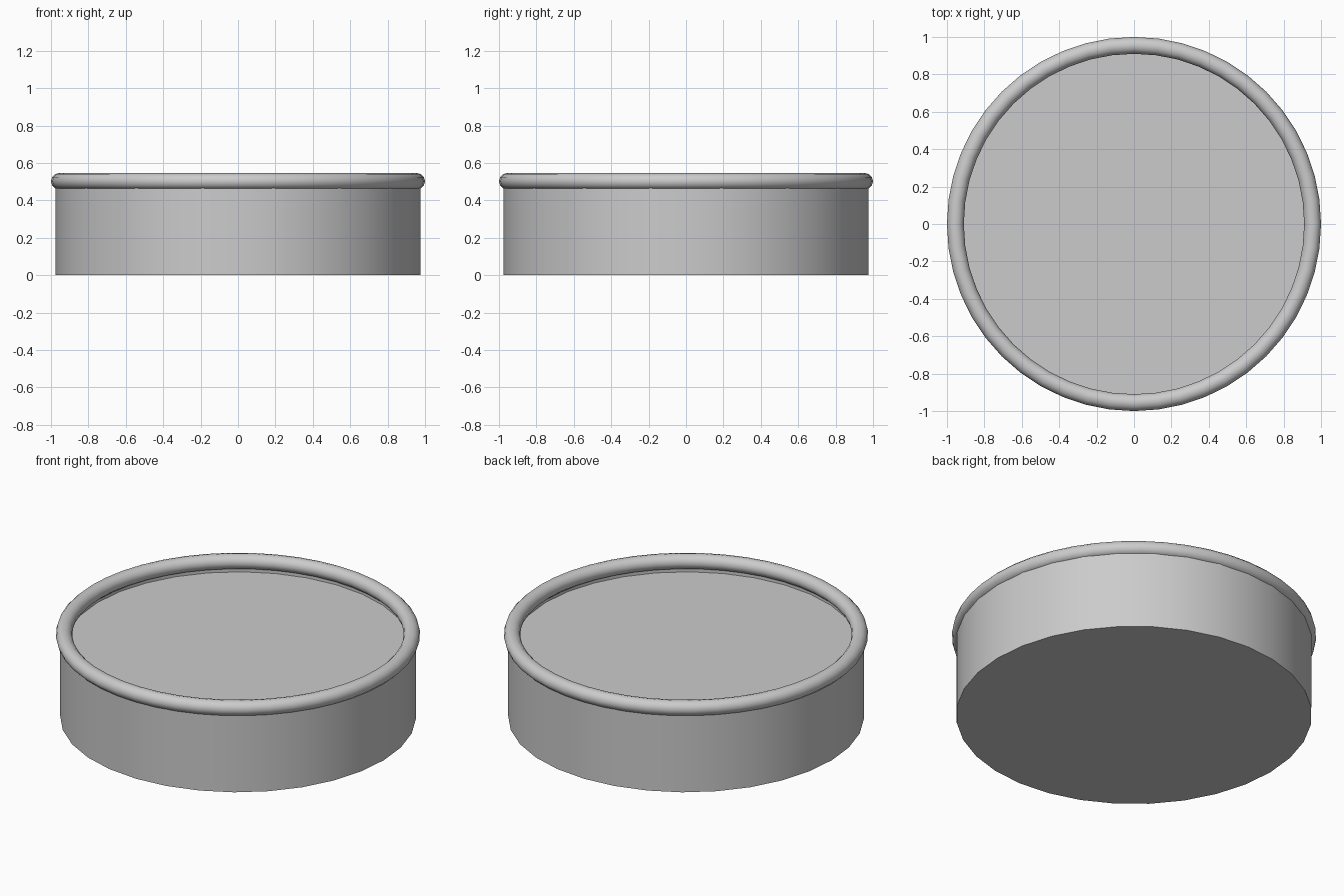
import bpy, bmesh
from math import sin, cos, tau, radians

if "Cube" in bpy.data.objects:
    bpy.data.objects.remove(bpy.data.objects["Cube"])


def lathe(name, profile, sides, closed=False):
    """Spin an (r, z) profile around z; r = 0 ends become poles."""
    bm = bmesh.new()
    rings = []
    for r, z in profile:
        if r == 0:
            rings.append([bm.verts.new((0, 0, z))] * sides)
        else:
            rings.append([bm.verts.new((r * cos(tau * i / sides), r * sin(tau * i / sides), z))
                          for i in range(sides)])
    pairs = list(zip(rings, rings[1:]))
    if closed:
        pairs.append((rings[-1], rings[0]))
    for a, b in pairs:
        for i in range(sides):
            j = (i + 1) % sides
            bm.faces.new(list(dict.fromkeys((a[i], a[j], b[j], b[i]))))
    bmesh.ops.recalc_face_normals(bm, faces=bm.faces)
    mesh = bpy.data.meshes.new(name)
    bm.to_mesh(mesh)
    bm.free()
    ob = bpy.data.objects.new(name, mesh)
    bpy.context.collection.objects.link(ob)
    bpy.ops.object.select_all(action='DESELECT')
    ob.select_set(True)
    bpy.context.view_layer.objects.active = ob
    bpy.ops.object.shade_smooth_by_angle(angle=radians(35))
    return ob


# Round body with a slightly recessed top under the rim
lathe("body", [(0, 0), (0.977, 0), (0.977, 0.49), (0.945, 0.49), (0.945, 0.44), (0, 0.44)], 32)

# Rounded rim ring
lathe("rim", [(0.955 + 0.045 * cos(tau * k / 12), 0.502 + 0.044 * sin(tau * k / 12))
              for k in range(12)], 48, closed=True)
